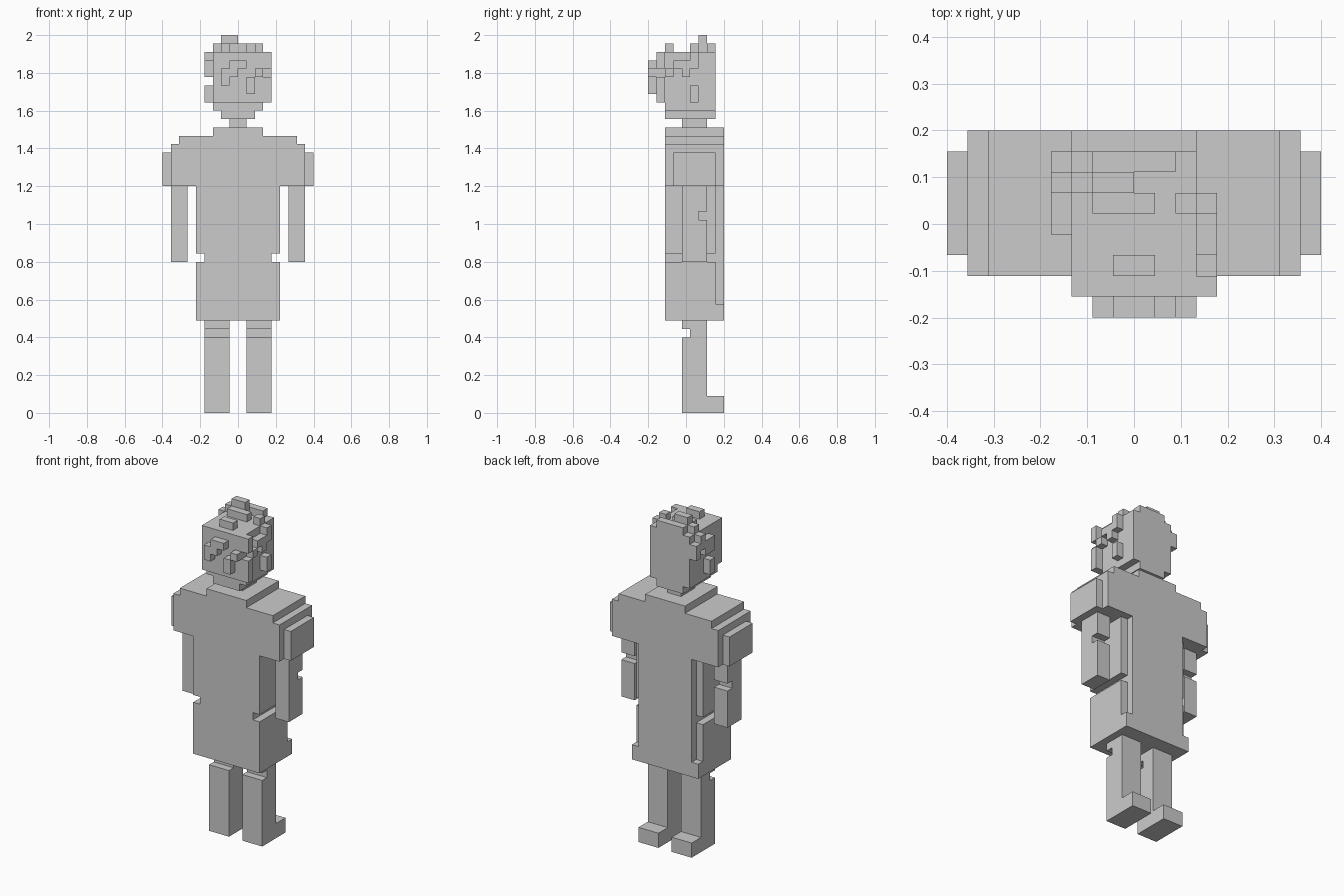
import bpy
import bmesh
from mathutils import Vector

U = 2 / 45          # size of one block
DEPTH = 4.5         # half the depth, in blocks

if "Cube" in bpy.data.objects:
    bpy.data.objects.remove(bpy.data.objects["Cube"])

grey = bpy.data.materials.new("plain grey")
grey.use_nodes = True
grey.diffuse_color = (0.6, 0.6, 0.6, 1)
grey.node_tree.nodes["Principled BSDF"].inputs["Base Color"].default_value = grey.diffuse_color

AXES = [Vector(a) for a in ((1, 0, 0), (0, 1, 0), (0, 0, 1))]


def box(x0, x1, y0, y1, z0, z1):
    """Set of block cells filling a box."""
    return {(x, y, z) for x in range(x0, x1) for y in range(y0, y1) for z in range(z0, z1)}


def slab(half, y0, y1, z0, z1):
    """Box centred on the middle of the body."""
    return box(-half, half, y0, y1, z0, z1)


def build(name, cells):
    """Make one object from the outer faces of a set of blocks."""
    bm = bmesh.new()
    for cell in cells:
        centre = Vector(cell) + Vector((0.5, 0.5 - DEPTH, 0.5))
        for i, axis in enumerate(AXES):
            a, b = AXES[(i + 1) % 3] / 2, AXES[(i + 2) % 3] / 2
            for side in (1, -1):
                near = list(cell)
                near[i] += side
                if tuple(near) in cells:
                    continue
                mid = centre + axis * side / 2
                ring = [mid - a - b, mid + a - b, mid + a + b, mid - a + b]
                bm.faces.new([bm.verts.new(p * U) for p in ring[::side]])
    bmesh.ops.remove_doubles(bm, verts=bm.verts, dist=U / 100)
    bmesh.ops.dissolve_limit(bm, angle_limit=0.01, verts=bm.verts, edges=bm.edges)
    mesh = bpy.data.meshes.new(name)
    bm.to_mesh(mesh)
    bm.free()
    mesh.materials.append(grey)
    bpy.context.collection.objects.link(bpy.data.objects.new(name, mesh))


def build_pair(name, cells):
    build("left_" + name, cells)
    build("right_" + name, {(-x - 1, y, z) for x, y, z in cells})


# Legs with toes and a notch under the coat
leg = box(1, 4, 4, 7, 0, 11) | box(1, 4, 7, 9, 0, 2)
build_pair("leg", leg - box(1, 4, 4, 5, 9, 10))

# Arms with a notch at the elbow
build_pair("arm", box(6, 8, 4, 7, 18, 27) - box(6, 8, 6, 7, 23, 24))

# Coat: skirt, waist groove, chest, narrower back panel
coat = slab(5, 2, 8, 11, 18) | slab(4, 2, 8, 18, 19) | slab(5, 2, 8, 19, 27)
coat |= slab(5, 8, 9, 11, 13) | slab(4, 8, 9, 13, 27)
build("coat", coat)

# Stepped shoulders and collar
shoulders = slab(8, 2, 9, 27, 32) | slab(7, 2, 9, 32, 33) | slab(3, 2, 9, 33, 34)
build("shoulders", shoulders | slab(9, 3, 8, 27, 31))

# Neck and head
build("neck", slab(1, 4, 7, 34, 35))
head = slab(2, 2, 8, 35, 36) | slab(3, 2, 8, 36, 37) | slab(3, 1, 8, 37, 43)
build("head", head)

# Curls on top
top = box(-2, 2, 7, 8, 43, 44) | box(-3, 0, 6, 7, 43, 44) | box(-2, 0, 6, 7, 44, 45)
top |= box(-2, 1, 5, 6, 43, 44) | box(2, 3, 5, 6, 43, 44) | box(-1, 1, 2, 3, 43, 44)
build("top_hair", top)

# Curls on the front
front = box(-2, -1, 0, 1, 39, 41) | box(-1, 0, 0, 1, 40, 42) | box(0, 1, 0, 1, 41, 42)
front |= box(1, 2, 0, 1, 38, 40) | box(2, 3, 0, 1, 40, 41)
build("front_hair", front)

# Curls on the left side
left = box(3, 4, 5, 6, 37, 39) | box(3, 4, 5, 6, 41, 43) | box(3, 4, 3, 5, 41, 42)
left |= box(3, 4, 4, 5, 40, 41) | box(3, 4, 1, 2, 41, 43) | box(3, 4, 2, 3, 40, 41)
left |= box(3, 4, 1, 2, 37, 40)
build("left_hair", left)

# Curls on the right side
right = box(-4, -3, 6, 7, 41, 43) | box(-4, -3, 4, 6, 40, 42) | box(-4, -3, 7, 8, 40, 42)
build("right_hair", right | box(-4, -3, 4, 5, 37, 39))
